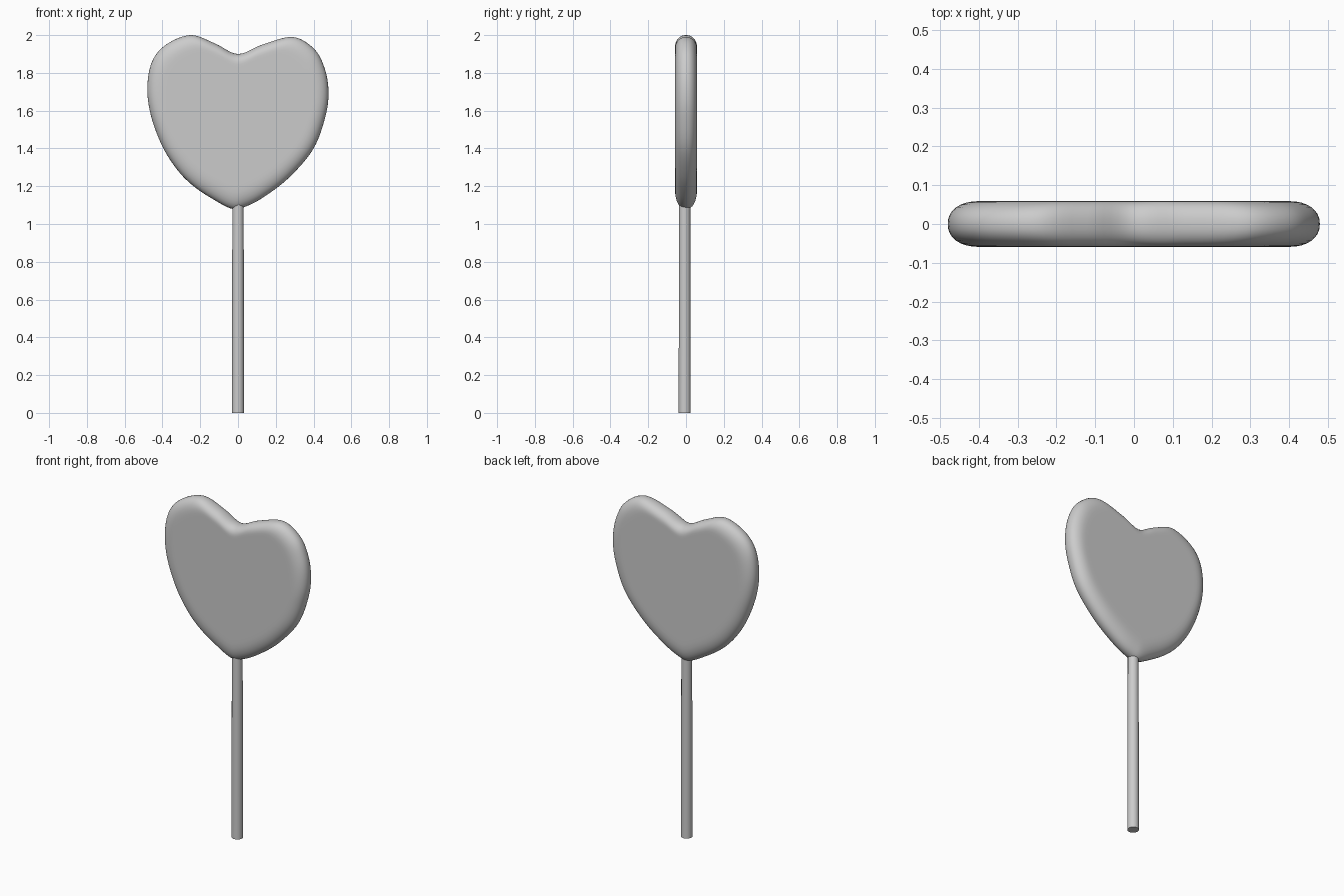
import bpy, bmesh, math
from mathutils import Vector

cube = bpy.data.objects.get("Cube")
if cube:
    bpy.data.objects.remove(cube, do_unlink=True)

grey = bpy.data.materials.new("light grey")
grey.use_nodes = True
colour = (0.6, 0.6, 0.6, 1)
grey.diffuse_color = colour
grey.node_tree.nodes["Principled BSDF"].inputs["Base Color"].default_value = colour


def add_object(name, bm):
    bmesh.ops.recalc_face_normals(bm, faces=bm.faces)
    mesh = bpy.data.meshes.new(name)
    bm.to_mesh(mesh)
    bm.free()
    mesh.materials.append(grey)
    obj = bpy.data.objects.new(name, mesh)
    bpy.context.collection.objects.link(obj)
    bpy.ops.object.select_all(action='DESELECT')
    obj.select_set(True)
    bpy.context.view_layer.objects.active = obj
    bpy.ops.object.shade_smooth_by_angle(angle=math.radians(40))
    return obj


def smooth_loop(points, steps):
    """Closed Catmull-Rom curve through the points."""
    pts = [Vector(p) for p in points]
    n, out = len(pts), []
    for i in range(n):
        a, b, c, d = (pts[(i + k) % n] for k in (-1, 0, 1, 2))
        for s in range(steps):
            t = s / steps
            out.append(0.5 * (2 * b + (c - a) * t + (2 * a - 5 * b + 4 * c - d) * t**2
                              + (3 * b - a - 3 * c + d) * t**3))
    return out


# Candy heart: slightly uneven outline, rounded rim, flat faces
outline = smooth_loop([
    (0, 1.9), (-0.12, 1.955), (-0.25, 2.0), (-0.38, 1.95), (-0.455, 1.86),
    (-0.48, 1.72), (-0.46, 1.57), (-0.4, 1.41), (-0.32, 1.285), (-0.235, 1.2),
    (-0.13, 1.13), (-0.03, 1.08), (0.04, 1.092), (0.14, 1.145), (0.275, 1.25),
    (0.4, 1.4), (0.463, 1.57), (0.479, 1.7), (0.46, 1.82), (0.405, 1.925),
    (0.29, 1.99), (0.13, 1.95)], 6)
CENTRE, HALF = Vector((0, 1.58)), 0.059
STEPS = 8


def ring(bm, depth, inset):
    verts = []
    for p in outline:
        d = p - CENTRE
        low = max(0, -d.y / 0.5)
        q = CENTRE + d * (1 - inset * (0.17 + 0.06 * low))
        verts.append(bm.verts.new((q.x, depth, q.y)))
    return verts


bm = bmesh.new()
rings = [ring(bm, -HALF, 1.25)]
for i in range(2 * STEPS + 1):
    a = math.pi * (i / (2 * STEPS) - 0.5)
    c = max(0, math.cos(a)) ** 0.9
    s = math.copysign(abs(math.sin(a)) ** 0.9, a)
    rings.append(ring(bm, HALF * s, 1 - c))
rings.append(ring(bm, HALF, 1.25))
for r0, r1 in zip(rings, rings[1:]):
    for i in range(len(r0)):
        j = (i + 1) % len(r0)
        bm.faces.new((r0[i], r0[j], r1[j], r1[i]))
for r in (rings[0], rings[-1]):
    bm.faces.new(r)
add_object("candy_heart", bm)

# Stick: plain round rod reaching just into the heart
bm = bmesh.new()
LENGTH = 1.11
bmesh.ops.create_cone(bm, cap_ends=True, segments=24, radius1=0.032, radius2=0.03, depth=LENGTH)
bmesh.ops.translate(bm, verts=bm.verts, vec=(0, -0.007, LENGTH / 2))
add_object("stick", bm)
